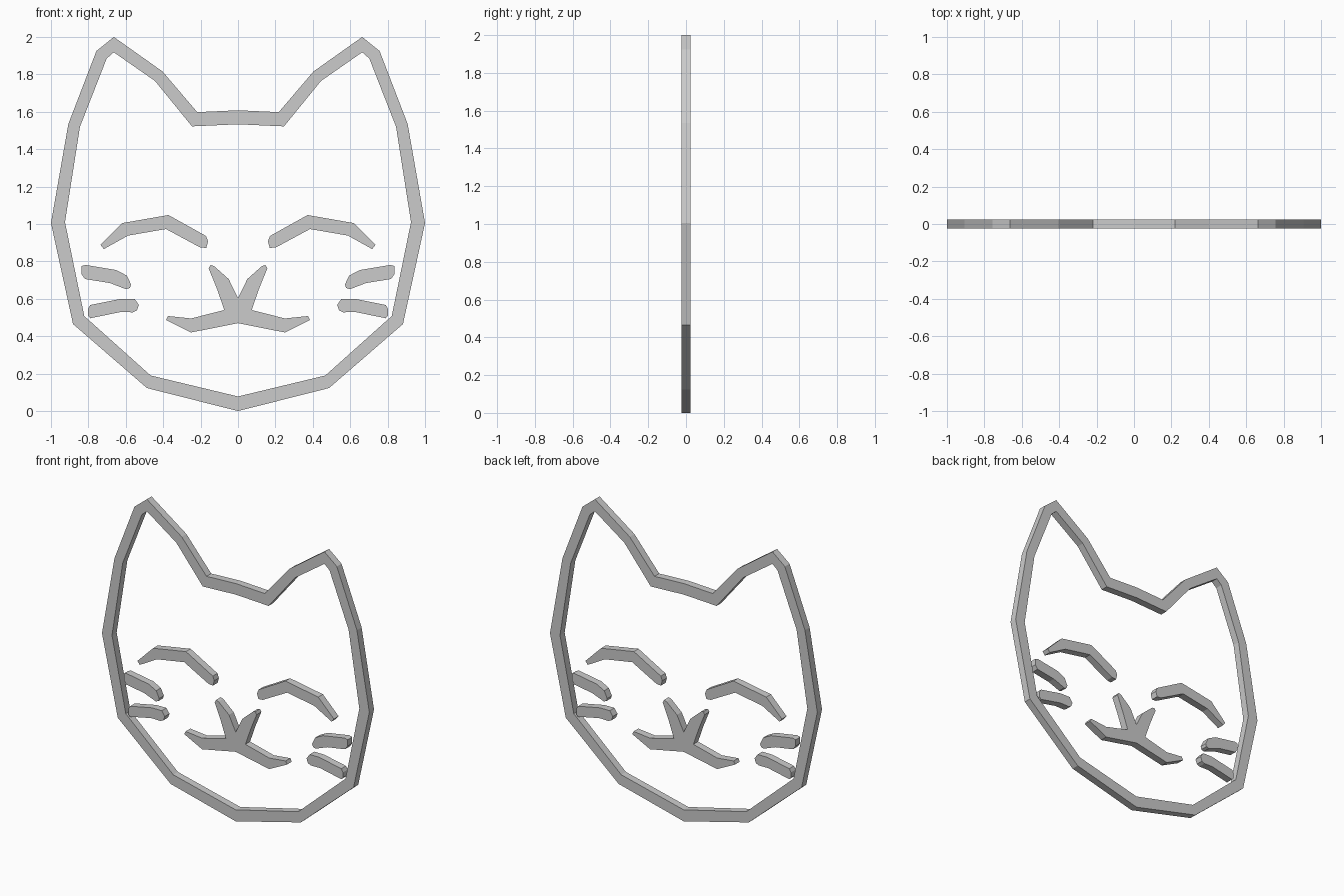
import bpy, bmesh

if "Cube" in bpy.data.objects:
    bpy.data.objects.remove(bpy.data.objects["Cube"])

DEPTH = 0.05


def make_plate(name, faces):
    """Extrude flat faces, given as (x, z) loops, into a plate of even depth."""
    bm = bmesh.new()
    for loop in faces:
        bm.faces.new([bm.verts.new((x, -DEPTH / 2, z)) for x, z in loop])
    bmesh.ops.remove_doubles(bm, verts=bm.verts[:], dist=0.0005)
    ext = bmesh.ops.extrude_face_region(bm, geom=bm.faces[:], use_keep_orig=True)
    moved = [v for v in ext["geom"] if isinstance(v, bmesh.types.BMVert)]
    bmesh.ops.translate(bm, verts=moved, vec=(0, DEPTH, 0))
    bmesh.ops.recalc_face_normals(bm, faces=bm.faces[:])
    mesh = bpy.data.meshes.new(name)
    bm.to_mesh(mesh)
    bm.free()
    obj = bpy.data.objects.new(name, mesh)
    bpy.context.collection.objects.link(obj)
    return obj


def flip(points):
    return [(-x, z) for x, z in reversed(points)]


def close_half(points):
    """Complete a half outline whose first and last points lie on x = 0."""
    return points + flip(points)[1:-1]


# Head outline: a band between matching outer and inner profiles
outer = close_half([(0, 0), (.487, .123), (.882, .465), (1, 1.005), (.907, 1.535),
                    (.757, 1.925), (.664, 2), (.403, 1.815), (.218, 1.598), (0, 1.608)])
inner = close_half([(0, .078), (.467, .19), (.822, .508), (.925, 1.01), (.845, 1.52),
                    (.702, 1.885), (.664, 1.918), (.444, 1.765), (.246, 1.522), (0, 1.533)])
n = len(outer)
make_plate("head_outline", [[outer[i], outer[(i + 1) % n], inner[(i + 1) % n], inner[i]]
                            for i in range(n)])

# Nose and mouth in one piece
make_plate("nose_and_mouth", [close_half([
    (0, .47), (.251, .42), (.385, .487), (.374, .508), (.251, .495), (.073, .54),
    (.112, .652), (.157, .763), (.147, .781), (.128, .775), (.05, .706), (0, .604)])])

# Paired features, drawn on the right and flipped to the left
pairs = {
    "closed_eye": [(.735, .888), (.717, .866), (.588, .938), (.385, .973), (.203, .875),
                   (.17, .872), (.16, .907), (.171, .936), (.372, 1.048), (.618, 1.005)],
    "upper_whisker": [(.572, .677), (.578, .658), (.598, .651), (.684, .684), (.818, .706),
                      (.837, .732), (.837, .775), (.815, .781), (.652, .754), (.594, .724)],
    "lower_whisker": [(.53, .567), (.553, .6), (.626, .6), (.79, .567), (.803, .545),
                      (.803, .51), (.79, .496), (.63, .529), (.562, .528), (.541, .538)],
}
for name, shape in pairs.items():
    make_plate(name + "_right", [shape])
    make_plate(name + "_left", [flip(shape)])
